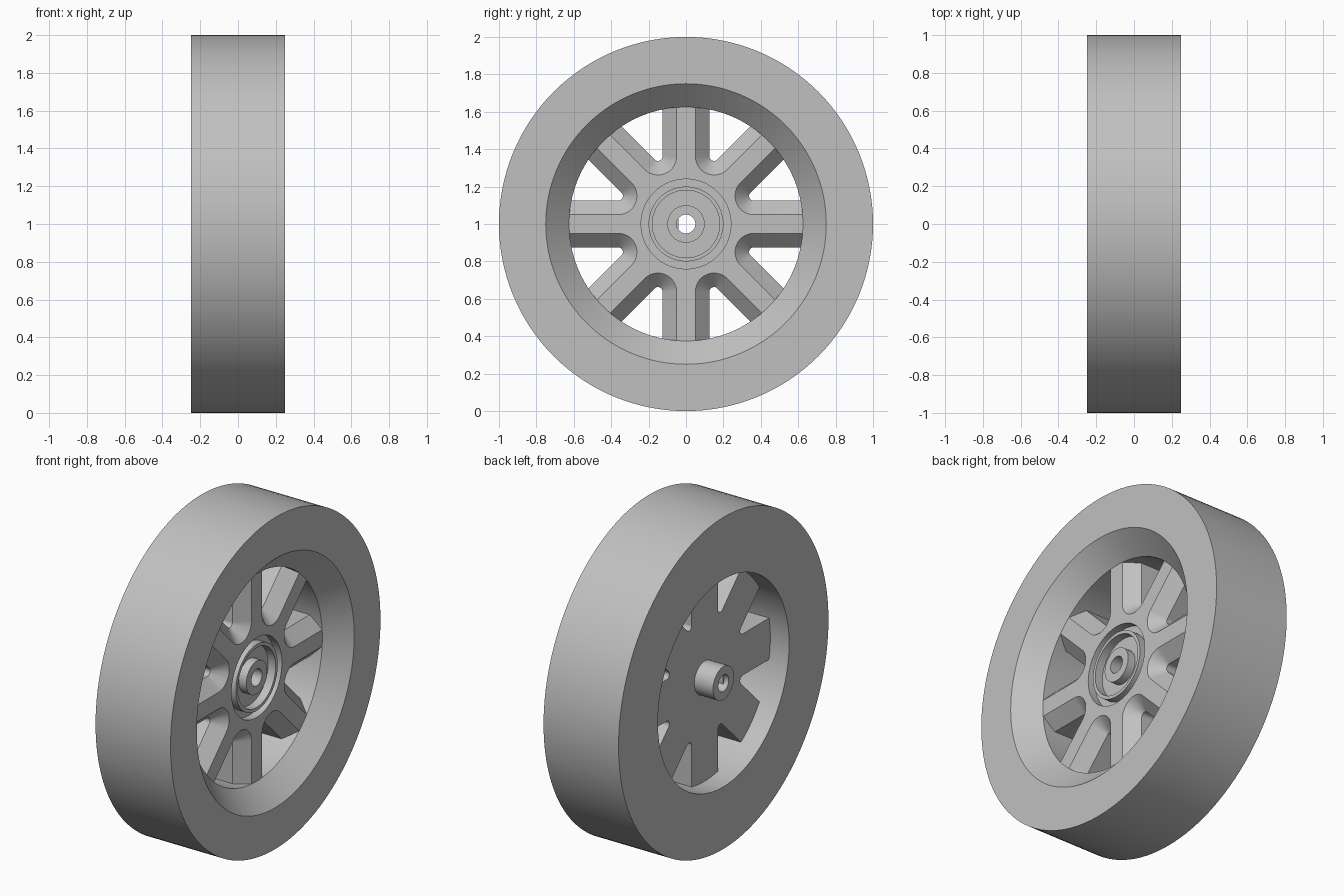
import bpy, bmesh, math
from mathutils import Vector

if "Cube" in bpy.data.objects:
    bpy.data.objects.remove(bpy.data.objects["Cube"])

CENTRE = Vector((0, 0, 1))
grey = bpy.data.materials.new("grey")
grey.diffuse_color = (0.53, 0.53, 0.53, 1)
grey.use_nodes = True
grey.node_tree.nodes["Principled BSDF"].inputs["Base Color"].default_value = grey.diffuse_color


def finish(bm, name):
    bmesh.ops.recalc_face_normals(bm, faces=bm.faces)
    mesh = bpy.data.meshes.new(name)
    bm.to_mesh(mesh)
    bm.free()
    mesh.materials.append(grey)
    obj = bpy.data.objects.new(name, mesh)
    bpy.context.collection.objects.link(obj)
    return obj


def activate(obj):
    bpy.ops.object.select_all(action='DESELECT')
    obj.select_set(True)
    bpy.context.view_layer.objects.active = obj


def smooth(obj):
    activate(obj)
    bpy.ops.object.shade_smooth_by_angle(angle=math.radians(25))


def loft(bm, rings, closed=False):
    """Skin matching rings of points, capping the ends unless closed."""
    vs = [[bm.verts.new(p) for p in ring] for ring in rings]
    n = len(vs[0])
    for i in range(len(vs) if closed else len(vs) - 1):
        a, b = vs[i], vs[(i + 1) % len(vs)]
        for j in range(n):
            k = (j + 1) % n
            bm.faces.new((a[j], a[k], b[k], b[j]))
    if not closed:
        bm.faces.new(vs[0])
        bm.faces.new(vs[-1])


def revolve(name, profile, steps=128):
    """Turn a closed (x, radius) profile about the axle."""
    bm = bmesh.new()
    turn = [2 * math.pi * i / steps for i in range(steps)]
    loft(bm, [[CENTRE + Vector((x, r * math.cos(t), r * math.sin(t))) for t in turn]
              for x, r in profile], closed=True)
    return finish(bm, name)


# Tyre with a bevelled front opening
tyre = revolve("tyre", [(-.25, .625), (-.25, 1), (.25, 1), (.25, .75), (.125, .625)])
smooth(tyre)

# Wheel disc with rear axle sleeve, front hub grooves and bore
disc = revolve("spoked_disc", [
    (-.25, .05), (-.25, .1), (-.125, .1), (-.125, .64), (.125, .64),
    (.125, .24), (.075, .24), (.075, .2), (.125, .2), (.125, .18),
    (.075, .18), (.075, .1), (.125, .1), (.125, .05)])

# Eight pockets with rounded inner corners and chamfered front edges
HALF = math.pi / 8
CORNER = 0.15 / math.sin(HALF)


def pocket_ring(x, r, angle):
    """Outline of one pocket at depth x with corner radius r."""
    start, end = math.pi / 2 + HALF, 1.5 * math.pi - HALF
    pts = []
    for i in range(17):
        t = start + (end - start) * i / 16
        pts.append((CORNER + r * math.cos(t), r * math.sin(t)))
    reach = 0.6
    du, dv = reach * math.cos(HALF), reach * math.sin(HALF)
    pts.insert(0, (pts[0][0] + du, pts[0][1] + dv))
    pts.append((pts[-1][0] + du, pts[-1][1] - dv))
    c, s = math.cos(angle), math.sin(angle)
    return [CENTRE + Vector((x, u * c - v * s, u * s + v * c)) for u, v in pts]


for i in range(8):
    bm = bmesh.new()
    angle = HALF + i * math.pi / 4
    loft(bm, [pocket_ring(x, r, angle)
              for x, r in ((-.2, .025), (.05, .025), (.14, .115))])
    cutter = finish(bm, "pocket_cutter")
    cutter.hide_render = True
    activate(disc)
    mod = disc.modifiers.new("pocket", 'BOOLEAN')
    mod.operation = 'DIFFERENCE'
    mod.solver = 'EXACT'
    mod.object = cutter
    bpy.ops.object.modifier_apply(modifier=mod.name)
    bpy.data.objects.remove(cutter)
smooth(disc)

# Flat key along one side of the bore
bm = bmesh.new()
spread = math.acos(0.8)
arc = [math.pi - spread + 2 * spread * i / 10 for i in range(11)]
loft(bm, [[CENTRE + Vector((x, .0505 * math.cos(t), .0505 * math.sin(t))) for t in arc]
          for x in (-.22, .03)])
smooth(finish(bm, "bore_key"))
